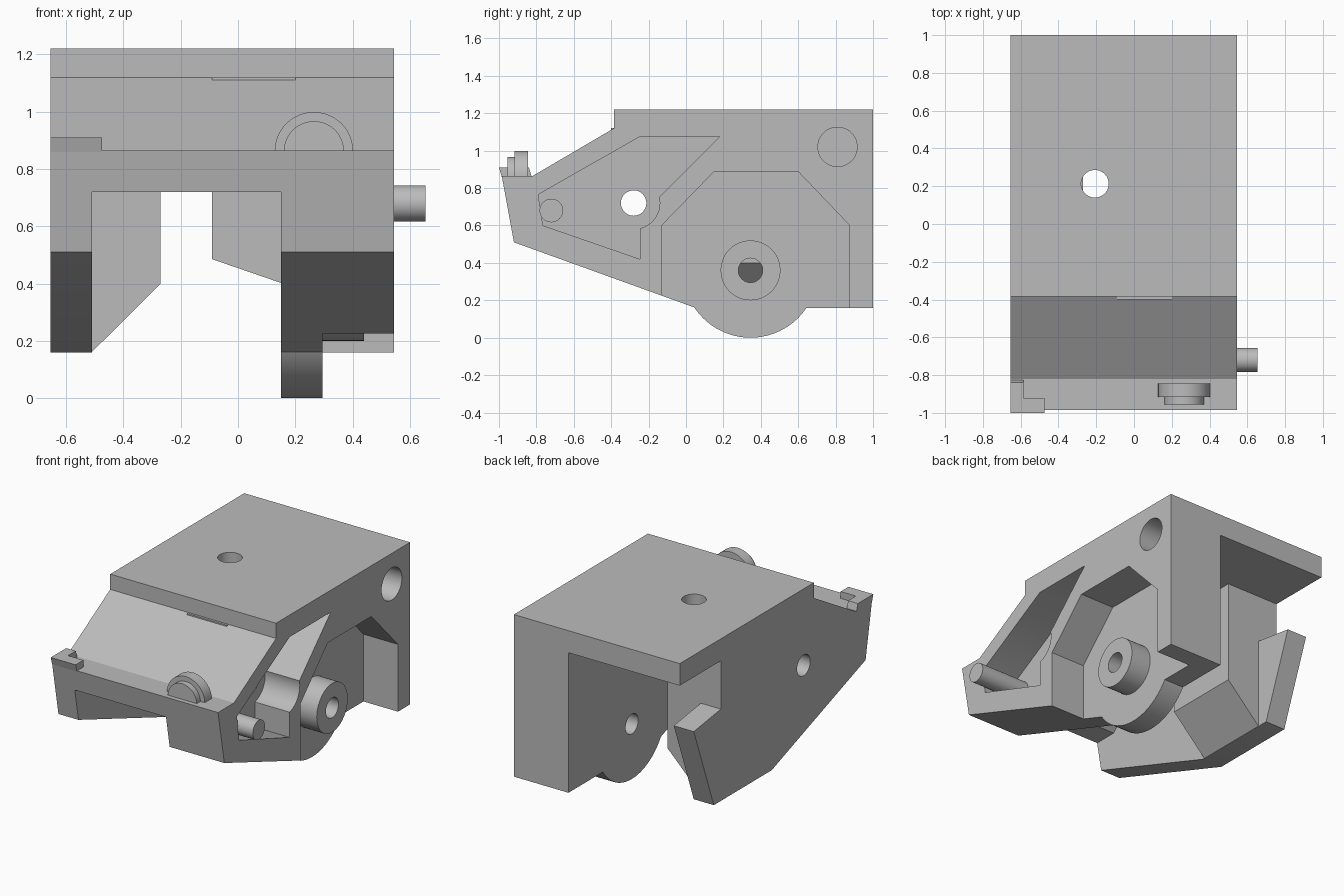
import bpy, bmesh, math

cube = bpy.data.objects.get("Cube")
if cube:
    bpy.data.objects.remove(cube)

grey = bpy.data.materials.new("plain grey")
grey.use_nodes = True
colour = (0.5, 0.5, 0.5, 1)
grey.diffuse_color = colour
grey.node_tree.nodes["Principled BSDF"].inputs["Base Color"].default_value = colour


def prism(name, outline, start, end, axis="x"):
    """Extrude a 2D outline along x (outline is y,z), y (x,z) or z (x,y)."""
    place = {"x": lambda a, b, c: (c, a, b),
             "y": lambda a, b, c: (a, c, b),
             "z": lambda a, b, c: (a, b, c)}[axis]
    bm = bmesh.new()
    rings = [[bm.verts.new(place(a, b, c)) for a, b in outline] for c in (start, end)]
    bm.faces.new(rings[0])
    bm.faces.new(rings[1])
    n = len(outline)
    for i in range(n):
        j = (i + 1) % n
        bm.faces.new((rings[0][i], rings[0][j], rings[1][j], rings[1][i]))
    bmesh.ops.recalc_face_normals(bm, faces=bm.faces)
    mesh = bpy.data.meshes.new(name)
    bm.to_mesh(mesh)
    bm.free()
    mesh.materials.append(grey)
    obj = bpy.data.objects.new(name, mesh)
    bpy.context.collection.objects.link(obj)
    return obj


def circle(a, b, r, n=48):
    return [(a + r * math.cos(2 * math.pi * i / n), b + r * math.sin(2 * math.pi * i / n))
            for i in range(n)]


def half_disc(a, b, r, n=24):
    return [(a + r * math.cos(math.pi * i / n), b + r * math.sin(math.pi * i / n))
            for i in range(n + 1)]


def combine(target, tool, operation):
    mod = target.modifiers.new(operation, "BOOLEAN")
    mod.operation = operation
    mod.solver = "EXACT"
    mod.object = tool
    bpy.context.view_layer.objects.active = target
    bpy.ops.object.modifier_apply(modifier=mod.name)
    bpy.data.objects.remove(tool)


def smooth(obj):
    bpy.ops.object.select_all(action="DESELECT")
    obj.select_set(True)
    bpy.context.view_layer.objects.active = obj
    bpy.ops.object.shade_smooth_by_angle(angle=math.radians(30))


LEFT, RIGHT = -0.655, 0.545      # outer side faces
IN_L, IN_R = -0.51, 0.15         # inner side faces
FLOOR = 0.295                    # depth of the side pockets

# Main housing silhouette
body = prism("housing", [(-0.92, 0.51), (0.05, 0.16), (1, 0.16), (1, 1.22),
                         (-0.385, 1.22), (-0.385, 1.12), (-0.82, 0.865),
                         (-0.985, 0.865)], LEFT, RIGHT)

# Central channel, open at the back, bottom and front
combine(body, prism("channel", [(1.2, -0.2), (1.2, 1.076), (-0.25, 1.076), (-0.74, 0.785),
                                (-0.8, 0.72), (-1.2, 0.72), (-1.2, -0.2)], IN_L, IN_R), "DIFFERENCE")

# Rear opening in the thin side wall
combine(body, prism("rear_opening", [(1.2, 1.076), (0.575, 1.076), (0.575, 0.76), (0.855, 0.72),
                                     (0.648, 0.16), (0.648, -0.2), (1.2, -0.2)],
                    LEFT - 0.2, IN_L + 0.1), "DIFFERENCE")

# Side pockets
combine(body, prism("pivot_pocket", [(-0.13, -0.2), (-0.13, 0.6), (0.15, 0.888), (0.6, 0.888),
                                     (0.875, 0.6), (0.875, -0.2)], FLOOR, 0.8), "DIFFERENCE")
combine(body, prism("front_pocket", [(0.18, 1.076), (-0.245, 1.076), (-0.79, 0.765),
                                     (-0.765, 0.6), (-0.245, 0.42), (-0.245, 0.65)],
                    FLOOR, 0.8), "DIFFERENCE")
combine(body, prism("counterbore", circle(-0.28, 0.72, 0.14), FLOOR, 0.8), "DIFFERENCE")

# Inner ribs on both sides of the channel
combine(body, prism("left_rib", [(IN_L - 0.05, 0.161), (IN_L, 0.161), (-0.27, 0.4), (-0.27, 1.12),
                                 (IN_L - 0.05, 1.12)], 0.06, 0.575, "y"), "UNION")
combine(body, prism("right_rib", [(IN_R + 0.05, 0.385), (-0.09, 0.485), (-0.09, 1.12),
                                  (IN_R + 0.05, 1.12)], -0.4, -0.12, "y"), "UNION")

# Round pivot lobe and boss
combine(body, prism("pivot_lobe", circle(0.345, 0.36, 0.36, 72), IN_R, FLOOR), "UNION")
combine(body, prism("pivot_boss", circle(0.345, 0.36, 0.16), FLOOR - 0.05, 0.44), "UNION")

# Drilled holes
combine(body, prism("pivot_hole", circle(0.345, 0.36, 0.065), 0, 0.8), "DIFFERENCE")
combine(body, prism("cross_hole", circle(-0.28, 0.72, 0.068), -1, 1), "DIFFERENCE")
combine(body, prism("rear_side_hole", circle(0.81, 1.02, 0.105), 0.25, 0.8), "DIFFERENCE")
combine(body, prism("top_hole", circle(-0.207, 0.213, 0.073), 0.9, 1.4, "z"), "DIFFERENCE")
smooth(body)

# Side peg
smooth(prism("side_peg", circle(-0.72, 0.68, 0.063), FLOOR - 0.03, 0.655))

# Stepped half disc on the front ledge
smooth(prism("ledge_disc_large", half_disc(0.265, 0.862, 0.137), -0.917, -0.845, "y"))
smooth(prism("ledge_disc_small", half_disc(0.265, 0.862, 0.105), -0.955, -0.9, "y"))

# Corner stop on the front ledge
prism("corner_stop_front", [(-0.985, 0.86), (-1, 0.91), (-0.92, 0.91), (-0.92, 0.86)], LEFT, -0.475)
prism("corner_stop_side", [(-0.92, 0.86), (-0.92, 0.91), (-0.84, 0.91), (-0.825, 0.86)], LEFT, -0.585)
